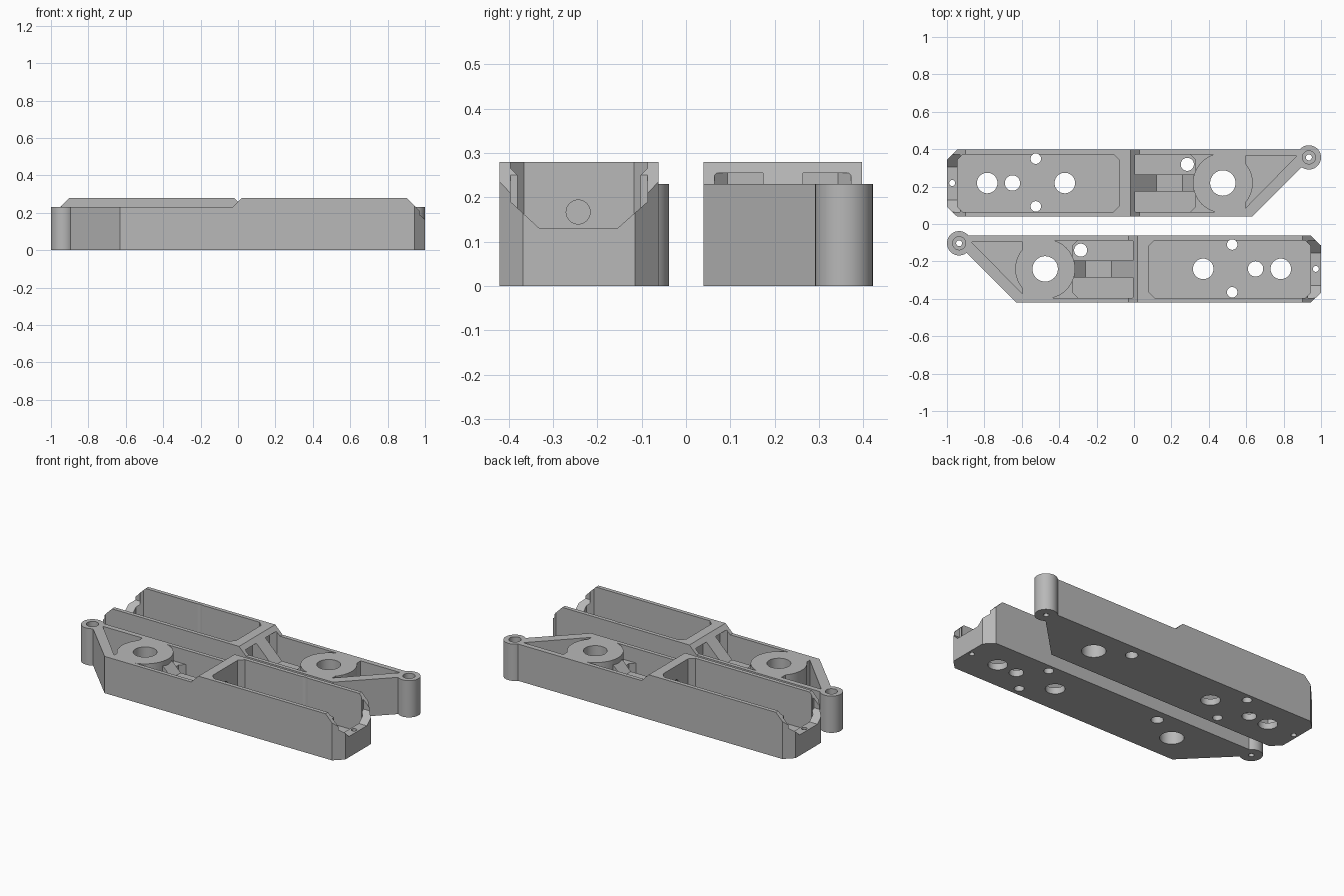
import bpy, bmesh, math
from mathutils import Matrix, Vector

old = bpy.data.objects.get("Cube")
if old:
    bpy.data.objects.remove(old, do_unlink=True)

grey = bpy.data.materials.new("plain_grey")
grey.diffuse_color = (0.48, 0.48, 0.48, 1)
grey.use_nodes = True
grey.node_tree.nodes["Principled BSDF"].inputs["Base Color"].default_value = grey.diffuse_color

# Order in which (profile u, profile v, depth) become x, y, z
AXES = {"z": lambda u, v, d: (u, v, d),
        "y": lambda u, v, d: (u, d, v),
        "x": lambda u, v, d: (d, u, v)}


def prism(name, pts, lo, hi, axis="z"):
    """Extrude a closed profile along an axis."""
    bm = bmesh.new()
    face = bm.faces.new([bm.verts.new(AXES[axis](u, v, lo)) for u, v in pts])
    ext = bmesh.ops.extrude_face_region(bm, geom=[face])
    move = Vector(AXES[axis](0, 0, hi - lo))
    bmesh.ops.translate(bm, vec=move,
                        verts=[g for g in ext["geom"] if isinstance(g, bmesh.types.BMVert)])
    bmesh.ops.recalc_face_normals(bm, faces=bm.faces)
    mesh = bpy.data.meshes.new(name)
    bm.to_mesh(mesh)
    bm.free()
    mesh.materials.append(grey)
    obj = bpy.data.objects.new(name, mesh)
    bpy.context.collection.objects.link(obj)
    return obj


def circle(u, v, r, n=40):
    return [(u + r * math.cos(math.tau * i / n), v + r * math.sin(math.tau * i / n))
            for i in range(n)]


def chamfered(x0, x1, y0, y1, c):
    return [(x0 + c, y0), (x1 - c, y0), (x1, y0 + c), (x1, y1 - c),
            (x1 - c, y1), (x0 + c, y1), (x0, y1 - c), (x0, y0 + c)]


def combine(target, tool, operation="DIFFERENCE"):
    mod = target.modifiers.new("combine", "BOOLEAN")
    mod.operation = operation
    mod.solver = "EXACT"
    mod.object = tool
    bpy.context.view_layer.objects.active = target
    bpy.ops.object.modifier_apply(modifier=mod.name)
    bpy.data.objects.remove(tool, do_unlink=True)


FLOOR, LOW, TOP = 0.04, 0.23, 0.28
Y0, Y1, MID = -0.42, -0.062, -0.24
IN0, IN1 = -0.395, -0.087

# Arm body outline with clipped end corners and a diagonal tail
body = prism("front_arm", [(-0.63, Y0), (0.945, Y0), (1, -0.367), (1, -0.115), (0.945, Y1),
                           (-0.94, Y1), (-0.94, -0.11)], 0, TOP)

# Lower tail deck and sloped nose
combine(body, prism("cut", [(-1.2, LOW), (-0.03, LOW), (0.03, 0.29), (0.03, 0.4), (-1.2, 0.4)],
                    -1, 1, "y"))
combine(body, prism("cut", [(0.88, 0.30), (1.1, 0.08), (1.1, 0.4), (0.88, 0.4)], -1, 1, "y"))

# Open compartments and triangular pocket
combine(body, prism("cut", chamfered(0.08, 0.945, IN0, IN1, 0.03), FLOOR, 0.5))
combine(body, prism("cut", [(-0.46, IN0), (-0.03, IN0), (-0.03, IN1), (-0.46, IN1)], 0.14, 0.5))
combine(body, prism("cut", chamfered(-0.33, 0.02, IN0, IN1, 0.03), FLOOR, 0.255))
combine(body, prism("cut", [(-0.87, -0.095), (-0.595, -0.095), (-0.595, -0.375)], FLOOR, 0.5))

# Trough notch through the nose
combine(body, prism("cut", [(IN0, 0.4), (IN0, 0.19), (-0.33, 0.13), (-0.155, 0.13),
                            (IN1, 0.19), (IN1, 0.4)], 0.93, 1.1, "x"))

# Pivot disc and tail boss
combine(body, prism("pivot", circle(-0.475, MID, 0.16, 64), 0, LOW), "UNION")
combine(body, prism("boss", circle(-0.935, -0.103, 0.065), 0, LOW), "UNION")

# Sloped cable rib between divider and pivot
combine(body, prism("rib", [(-0.36, 0.02), (-0.36, 0.2), (-0.32, 0.2), (-0.26, 0.14),
                            (-0.12, 0.14), (0.02, TOP), (0.05, TOP), (0.05, 0.02)],
                    MID - 0.045, MID + 0.045, "y"), "UNION")

# Vertical through holes: x, y, radius
for x, y, r in [(-0.475, MID, 0.068), (0.37, MID, 0.055), (0.65, MID, 0.041),
                (0.785, MID, 0.055), (0.525, -0.11, 0.028), (0.525, -0.365, 0.028),
                (-0.285, -0.14, 0.035), (0.972, MID, 0.016), (-0.935, -0.103, 0.016)]:
    combine(body, prism("cut", circle(x, y, r), -0.1, 0.5))

# Boss counterbore and blind hole in the divider
combine(body, prism("cut", circle(-0.935, -0.103, 0.035), 0.05, 0.5))
combine(body, prism("cut", circle(MID - 0.003, 0.167, 0.027), 0.045, 0.1, "x"))

# Mirrored twin behind
twin = body.copy()
twin.name = "back_arm"
twin.data = body.data.copy()
twin.data.transform(Matrix.Translation((0, 0.459, 0)) @ Matrix.Diagonal((-1, 1, 1, 1)))
twin.data.flip_normals()
bpy.context.collection.objects.link(twin)

for arm in (body, twin):
    bpy.ops.object.select_all(action="DESELECT")
    arm.select_set(True)
    bpy.context.view_layer.objects.active = arm
    bpy.ops.object.shade_smooth_by_angle(angle=math.radians(30))
